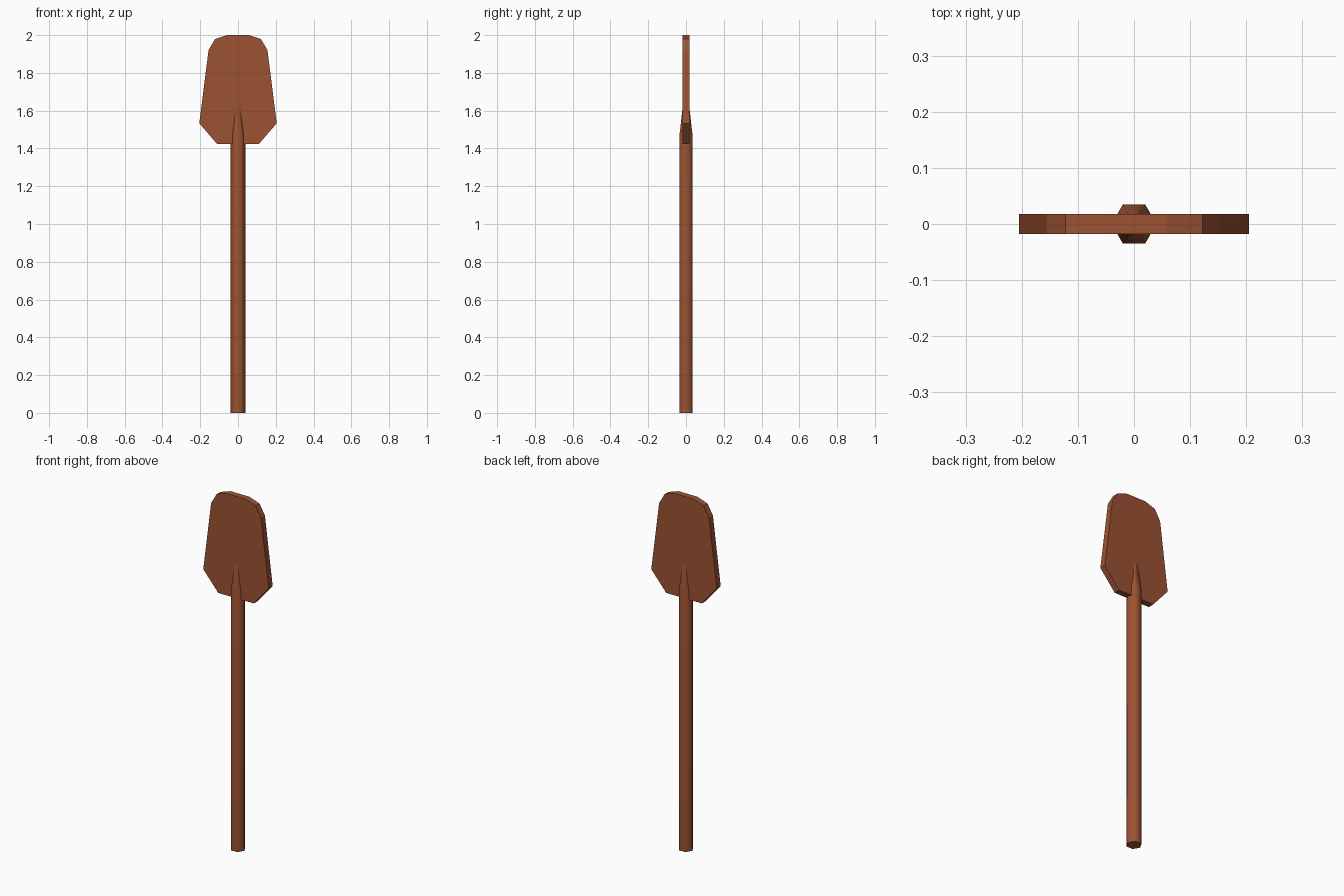
import bpy, bmesh, math

if "Cube" in bpy.data.objects:
    bpy.data.objects.remove(bpy.data.objects["Cube"])

wood = bpy.data.materials.new("brown_wood")
wood.diffuse_color = (0.33, 0.085, 0.032, 1)
wood.use_nodes = True
wood.node_tree.nodes["Principled BSDF"].inputs["Base Color"].default_value = wood.diffuse_color


def make_object(name, bm):
    bmesh.ops.recalc_face_normals(bm, faces=bm.faces)
    mesh = bpy.data.meshes.new(name)
    bm.to_mesh(mesh)
    bm.free()
    mesh.materials.append(wood)
    obj = bpy.data.objects.new(name, mesh)
    bpy.context.collection.objects.link(obj)
    return obj


# Blade: mirrored half outline, extruded to a flat board
half = [(0.111, 1.424), (0.205, 1.533), (0.156, 1.92), (0.122, 1.979), (0.059, 2.0)]
outline = half + [(-x, z) for x, z in reversed(half)]
bm = bmesh.new()
face = bm.faces.new([bm.verts.new((x, -0.0175, z)) for x, z in outline])
ext = bmesh.ops.extrude_face_region(bm, geom=[face])
moved = [v for v in ext["geom"] if isinstance(v, bmesh.types.BMVert)]
bmesh.ops.translate(bm, verts=moved, vec=(0, 0.035, 0))
make_object("paddle_blade", bm)

# Handle: six-sided shaft whose tip tapers into the blade
bm = bmesh.new()
rings = []
for r, z in [(0.04, 0), (0.04, 1.47), (0.0155, 1.656)]:
    rings.append([bm.verts.new((r * math.cos(i * math.pi / 3),
                                r * math.sin(i * math.pi / 3), z)) for i in range(6)])
for low, high in zip(rings, rings[1:]):
    for i in range(6):
        j = (i + 1) % 6
        bm.faces.new((low[i], low[j], high[j], high[i])).smooth = True
bm.faces.new(rings[0])
bm.faces.new(rings[-1])
for e in bm.edges:
    # Keep the end caps crisp while the shaft stays smooth
    e.smooth = all(f.smooth for f in e.link_faces)
make_object("paddle_handle", bm)
